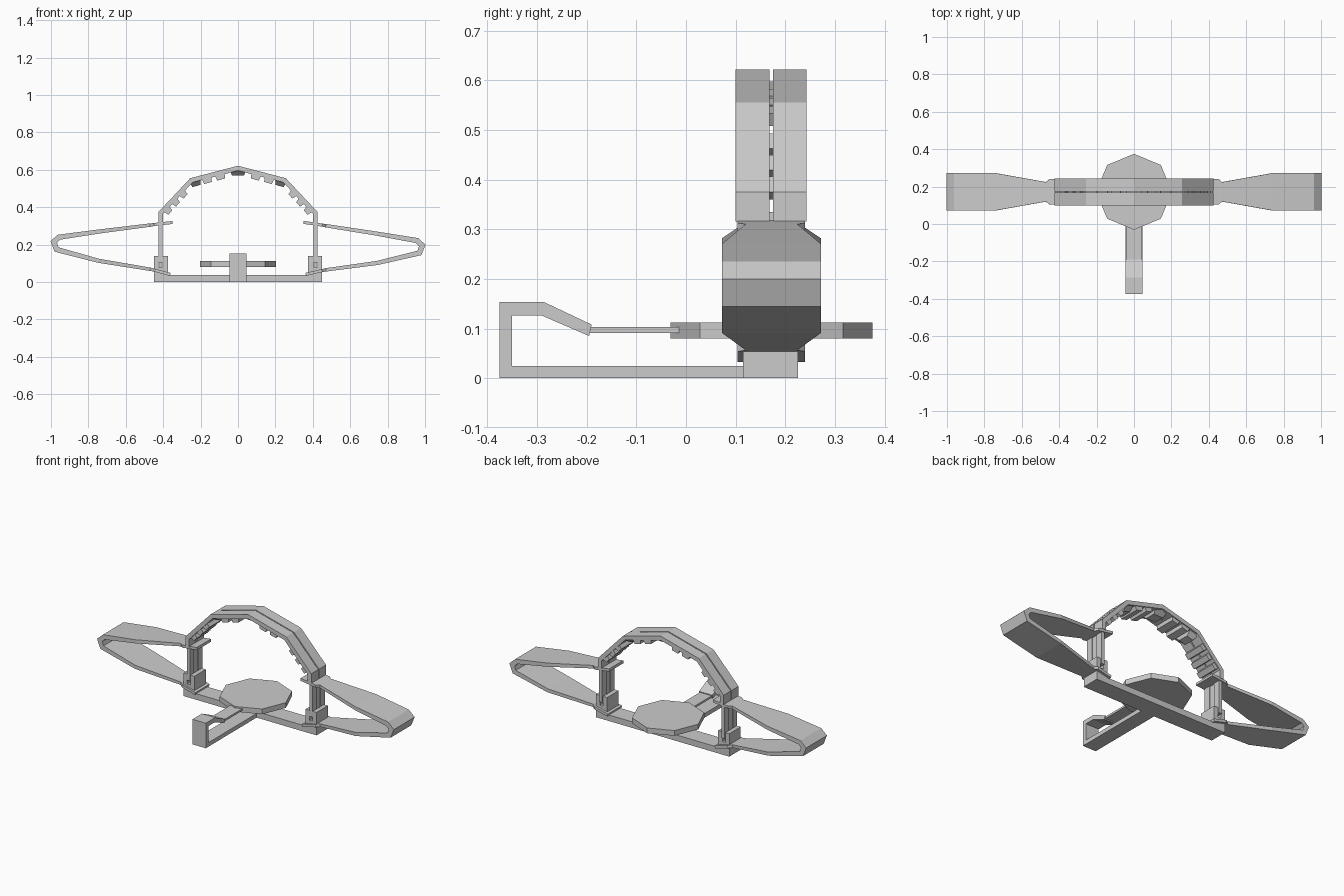
import bpy, bmesh, math
from mathutils import Vector, Matrix

if "Cube" in bpy.data.objects:
    bpy.data.objects.remove(bpy.data.objects["Cube"])

grey = bpy.data.materials.new("light_grey")
grey.use_nodes = True
COLOR = (0.6, 0.6, 0.6, 1)
grey.diffuse_color = COLOR
grey.node_tree.nodes["Principled BSDF"].inputs["Base Color"].default_value = COLOR
MID_Y = 0.172


def finish(name, bm):
    bmesh.ops.recalc_face_normals(bm, faces=bm.faces)
    mesh = bpy.data.meshes.new(name)
    bm.to_mesh(mesh)
    bm.free()
    mesh.materials.append(grey)
    obj = bpy.data.objects.new(name, mesh)
    bpy.context.collection.objects.link(obj)
    return obj


def box(name, x, y, z):
    bm = bmesh.new()
    size = [b - a for a, b in (x, y, z)]
    mid = [(a + b) / 2 for a, b in (x, y, z)]
    bmesh.ops.create_cube(bm, size=1, matrix=Matrix.Translation(mid) @ Matrix.Diagonal((*size, 1)))
    return finish(name, bm)


def strip(name, points, y_mid):
    """Sweep a rectangle along (x, z, thickness, half width) points with mitred corners."""
    bm = bmesh.new()
    rings = []
    path = [Vector(p[:2]) for p in points]
    for i, (x, z, thick, half) in enumerate(points):
        before = (path[i] - path[max(i - 1, 0)]).normalized()
        after = (path[min(i + 1, len(path) - 1)] - path[i]).normalized()
        t = (before + after).normalized()
        n = Vector((-t.y, t.x))
        n *= thick / 2 / max(0.5, t.dot(after if i == 0 else before))
        rings.append([bm.verts.new((x + s * n.x, y_mid + w * half, z + s * n.y))
                      for s, w in ((1, -1), (1, 1), (-1, 1), (-1, -1))])
    for a, b in zip(rings, rings[1:]):
        for k in range(4):
            bm.faces.new((a[k], a[(k + 1) % 4], b[(k + 1) % 4], b[k]))
    bm.faces.new(rings[0])
    bm.faces.new(rings[-1])
    return finish(name, bm)


def side_prism(name, profile, half_x):
    """Extrude a (y, z) outline across x."""
    bm = bmesh.new()
    face = bm.faces.new([bm.verts.new((-half_x, y, z)) for y, z in profile])
    out = bmesh.ops.extrude_face_region(bm, geom=[face])
    moved = [v for v in out["geom"] if isinstance(v, bmesh.types.BMVert)]
    bmesh.ops.translate(bm, verts=moved, vec=(2 * half_x, 0, 0))
    return finish(name, bm)


# Base and front hook
box("base_bar", (-0.45, 0.45), (0.115, 0.225), (0, 0.037))
side_prism("front_hook", [
    (0.115, 0), (-0.375, 0), (-0.375, 0.153), (-0.285, 0.153), (-0.19, 0.108),
    (-0.195, 0.085), (-0.29, 0.126), (-0.35, 0.126), (-0.35, 0.025), (0.115, 0.025)], 0.045)
box("tray_strip", (-0.04, 0.04), (-0.195, 0), (0.091, 0.103))

# Eight-sided tray
bm = bmesh.new()
bmesh.ops.create_cone(bm, cap_ends=True, segments=8, radius1=0.203, radius2=0.203, depth=0.032,
                      matrix=Matrix.Translation((0, MID_Y, 0.096)))
finish("tray", bm)

# Side loops, each a bent band that widens toward the tip
LOOP = [(0.35, 0.319, 0.016, 0.068), (0.45, 0.306, 0.016, 0.068), (0.47, 0.303, 0.018, 0.052),
        (0.74, 0.265, 0.022, 0.1), (0.957, 0.231, 0.028, 0.1), (0.985, 0.205, 0.03, 0.1),
        (0.97, 0.165, 0.028, 0.1), (0.745, 0.108, 0.022, 0.1), (0.47, 0.067, 0.018, 0.052),
        (0.45, 0.063, 0.016, 0.068), (0.362, 0.041, 0.016, 0.068)]

for side, label in ((1, "left"), (-1, "right")):
    strip(label + "_loop", [(side * x, z - side * 0.015 * (x - 0.36), t, w)
                            for x, z, t, w in LOOP], MID_Y)

    def side_box(name, x, y, z):
        box(f"{label}_{name}", sorted((side * x[0], side * x[1])), y, z)

    # Grooved post: two rails and a thin web
    side_box("post_front_rail", (0.403, 0.424), (0.112, 0.152), (0.105, 0.335))
    side_box("post_back_rail", (0.403, 0.424), (0.192, 0.234), (0.105, 0.335))
    side_box("post_web", (0.408, 0.419), (0.15, 0.194), (0.037, 0.335))

    # Bracket around the post foot
    side_box("bracket_inner_cheek", (0.375, 0.403), (0.115, 0.225), (0.03, 0.14))
    side_box("bracket_outer_cheek", (0.424, 0.45), (0.115, 0.225), (0.03, 0.14))
    side_box("bracket_foot", (0.4, 0.427), (0.115, 0.225), (0.03, 0.08))

# Arch: two parallel faceted bands with a narrow slit between them
HALF = [(0.4125, 0.316), (0.4125, 0.37), (0.249, 0.544)]
ARCH = [(-x, z) for x, z in HALF] + [(0, 0.609)] + HALF[::-1]
for name, y in (("front_arch_band", 0.134), ("back_arch_band", 0.209)):
    strip(name, [(x, z, 0.025, 0.034) for x, z in ARCH], y)


# Teeth under the arch
def tooth(name, start, end, t, length, taper):
    a, b = Vector(start), Vector(end)
    along = (b - a).normalized()
    inward = Vector((along.y, -along.x))
    if inward.y > 0:
        inward.negate()
    mid = a.lerp(b, t)
    bm = bmesh.new()
    bmesh.ops.create_cube(bm, size=1)
    for v in bm.verts:
        low = v.co.z < 0
        p = mid + along * (v.co.x * length * (0.75 if low else 1)) + inward * (0.036 if low else 0.008)
        v.co = (p.x, MID_Y + v.co.y * 0.13 * (taper if low else 1), p.y)
    finish(name, bm)


for side, label in ((1, "left"), (-1, "right")):
    low, corner = [(side * x, z) for x, z in HALF[1:]]
    for i, t in enumerate((0.15, 0.4, 0.65)):
        tooth(f"{label}_lower_tooth_{i + 1}", low, corner, t, 0.042, 1)
    for i, t in enumerate((0.32, 0.6)):
        tooth(f"{label}_upper_tooth_{i + 1}", corner, (0, 0.609), t, 0.055, 1)
    tooth(f"{label}_wedge_tooth", corner, (0, 0.609), 0.07, 0.06, 0.5)
tooth("centre_wedge_tooth", (-0.1, 0.605), (0.1, 0.605), 0.5, 0.085, 0.5)
